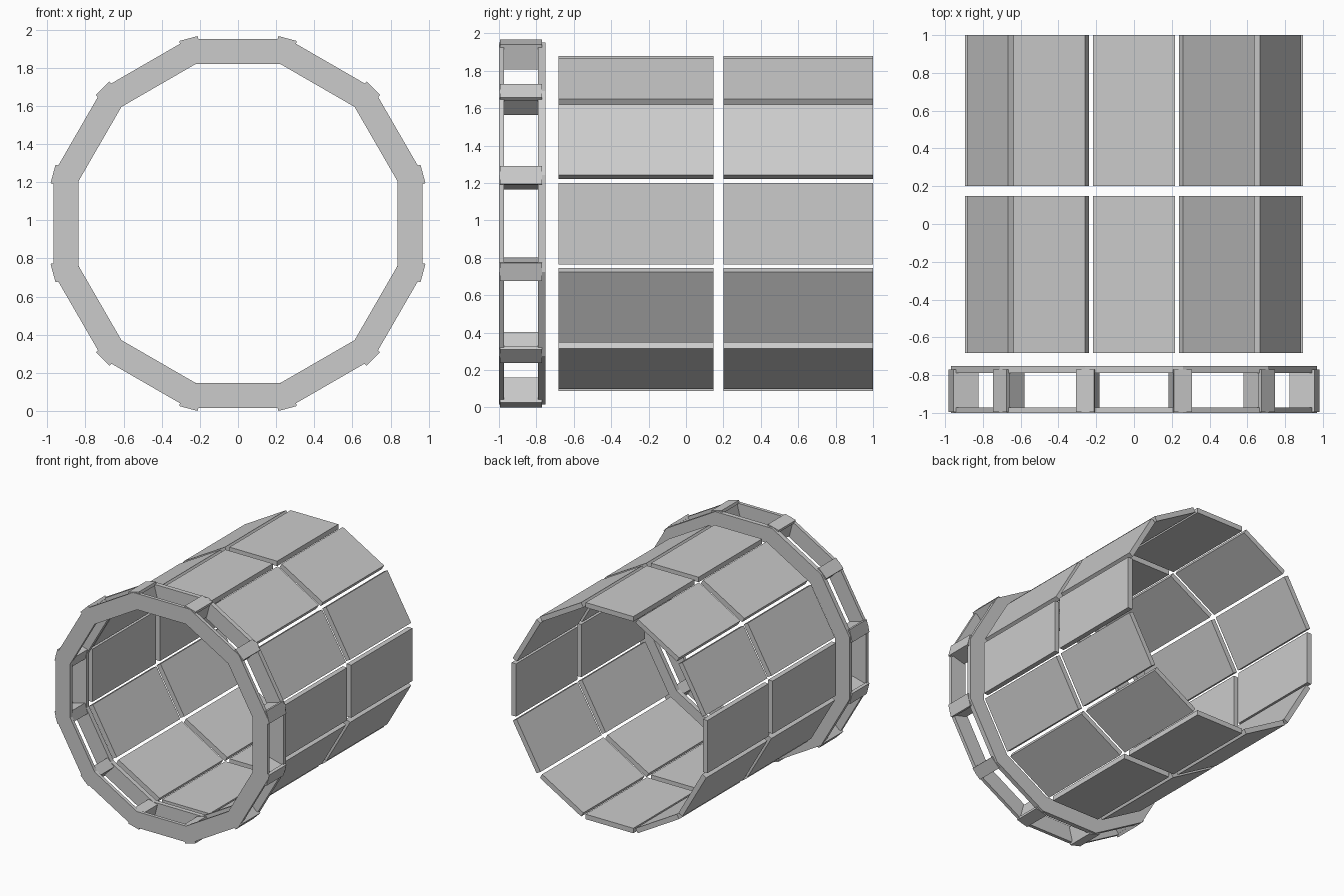
import bpy, bmesh, math
from mathutils import Matrix, Vector

if "Cube" in bpy.data.objects:
    bpy.data.objects.remove(bpy.data.objects["Cube"])

CZ = 0.983          # height of the barrel axis
N = 12
STEP = math.tau / N

grey = bpy.data.materials.new("light_grey")
grey.diffuse_color = (0.6, 0.6, 0.6, 1)
grey.use_nodes = True
grey.node_tree.nodes["Principled BSDF"].inputs["Base Color"].default_value = grey.diffuse_color


def finish(name, bm):
    bmesh.ops.recalc_face_normals(bm, faces=bm.faces)
    me = bpy.data.meshes.new(name)
    bm.to_mesh(me)
    bm.free()
    me.materials.append(grey)
    ob = bpy.data.objects.new(name, me)
    bpy.context.collection.objects.link(ob)


def radial_box(name, angle, r0, r1, half, y0, y1):
    """Box spanning radii r0..r1 and +-half tangentially, turned about the axis."""
    bm = bmesh.new()
    bmesh.ops.create_cube(bm, size=1)
    size = Matrix.Diagonal((r1 - r0, y1 - y0, 2 * half, 1))
    place = Matrix.Translation(((r0 + r1) / 2, (y0 + y1) / 2, 0))
    turn = Matrix.Translation((0, 0, CZ)) @ Matrix.Rotation(-angle, 4, 'Y')
    bm.transform(turn @ place @ size)
    finish(name, bm)


def ring_plate(name, y0, y1, inner, outer):
    """Flat twelve-sided ring, inner and outer given as apothems."""
    bm = bmesh.new()
    k = 1 / math.cos(STEP / 2)
    loops = []
    for r, y in ((inner, y0), (outer, y0), (outer, y1), (inner, y1)):
        loops.append([bm.verts.new(Vector((r * k * math.cos((i + .5) * STEP), y,
                                           CZ + r * k * math.sin((i + .5) * STEP))))
                      for i in range(N)])
    for a in range(4):
        la, lb = loops[a], loops[(a + 1) % 4]
        for i in range(N):
            j = (i + 1) % N
            bm.faces.new((la[i], la[j], lb[j], lb[i]))
    finish(name, bm)


# front collar: two ring plates
ring_plate("front_ring", -1.0, -0.972, 0.835, 0.968)
ring_plate("back_ring", -0.79, -0.752, 0.835, 0.968)

for i in range(N):
    # spacer blocks and outer caps at the ring corners
    corner = (i + 0.5) * STEP
    radial_box(f"spacer_block_{i}", corner, 0.864, 0.99, 0.043, -0.975, -0.788)
    radial_box(f"corner_cap_{i}", corner, 0.98, 1.004, 0.05, -0.995, -0.77)
    # two rows of wall panels
    radial_box(f"front_panel_{i}", i * STEP, 0.855, 0.896, 0.218, -0.683, 0.147)
    radial_box(f"rear_panel_{i}", i * STEP, 0.855, 0.896, 0.218, 0.2, 1.0)
